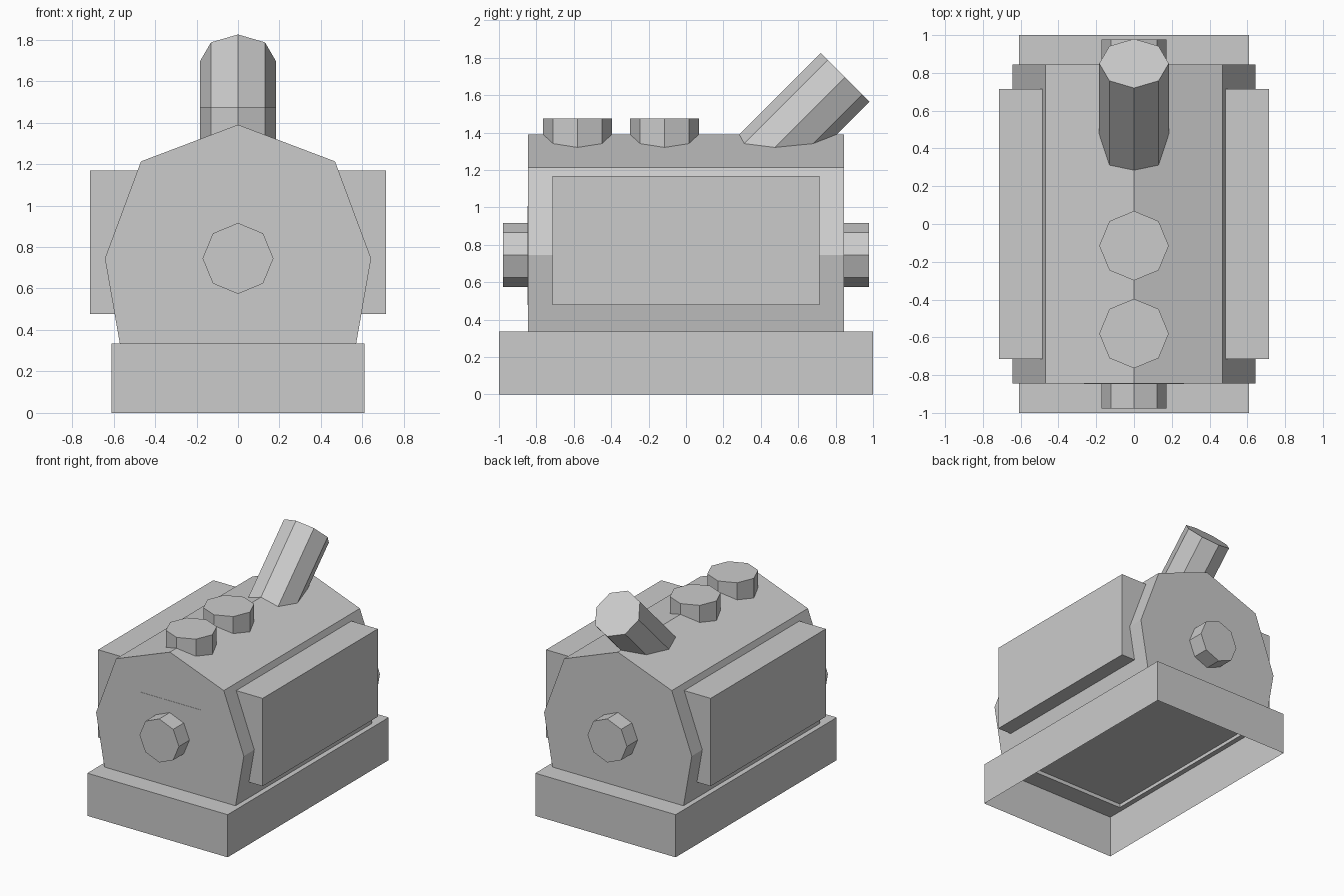
import bpy, bmesh
from mathutils import Vector, Matrix

if "Cube" in bpy.data.objects:
    bpy.data.objects.remove(bpy.data.objects["Cube"])


def finish(name, bm):
    bmesh.ops.recalc_face_normals(bm, faces=bm.faces)
    mesh = bpy.data.meshes.new(name)
    bm.to_mesh(mesh)
    bm.free()
    obj = bpy.data.objects.new(name, mesh)
    bpy.context.collection.objects.link(obj)
    return obj


def box_bm(lo, hi):
    lo, hi = Vector(lo), Vector(hi)
    bm = bmesh.new()
    bmesh.ops.create_cube(bm, size=1)
    for v in bm.verts:
        v.co = Vector(a * b for a, b in zip(v.co, hi - lo)) + (lo + hi) / 2
    return bm


def octagon_rod(name, start, end, radius):
    start, end = Vector(start), Vector(end)
    axis = end - start
    z = axis.normalized()
    x = Vector((1, 0, 0))
    rot = Matrix((x, z.cross(x), z)).transposed().to_4x4()
    bm = bmesh.new()
    bmesh.ops.create_cone(bm, cap_ends=True, segments=8, radius1=radius, radius2=radius,
                          depth=axis.length,
                          matrix=Matrix.Translation((start + end) / 2) @ rot)
    return finish(name, bm)


BASE_TOP, MID = 0.335, 0.745

# base: hollow tray, open underneath, with an opening below the body
bm = box_bm((-0.61, -1, 0), (0.61, 1, BASE_TOP))
bm.faces.ensure_lookup_table()
bottom = [f for f in bm.faces if f.calc_center_median().z < 0.01]
bmesh.ops.delete(bm, geom=bottom, context='FACES_ONLY')
top = max(bm.faces, key=lambda f: f.calc_center_median().z)
bmesh.ops.inset_region(bm, faces=[top], thickness=0.04, use_even_offset=True)
for v in top.verts:
    v.co.x = 0.57 if v.co.x > 0 else -0.57
    v.co.y = 0.845 if v.co.y > 0 else -0.845
# floor of the body, slightly recessed
ext = bmesh.ops.extrude_face_region(bm, geom=[top])
for v in [g for g in ext['geom'] if isinstance(g, bmesh.types.BMVert)]:
    v.co.z += 0.03
    v.co.x *= 1.005
if top.is_valid:
    bmesh.ops.delete(bm, geom=[top], context='FACES_ONLY')
finish("base", bm)

# body: faceted profile extruded front to back, open at the bottom
half = [(0.57, BASE_TOP), (0.642, MID), (0.468, 1.213)]
profile = half + [(0, 1.39)] + [(-x, z) for x, z in reversed(half)]
bm = bmesh.new()
front = [bm.verts.new((x, -0.845, z)) for x, z in profile]
back = [bm.verts.new((x, 0.845, z)) for x, z in profile]
bm.faces.new(front)
bm.faces.new(back)
for i in range(len(profile) - 1):
    bm.faces.new((front[i], front[i + 1], back[i + 1], back[i]))
finish("body", bm)

# side panels
for side, name in ((1, "right_panel"), (-1, "left_panel")):
    a, b = sorted((side * 0.45, side * 0.715))
    finish(name, box_bm((a, -0.715, 0.478), (b, 0.715, 1.168)))

# square plate almost flush with the front
finish("front_plate", box_bm((-0.265, -0.847, 0.478), (0.265, -0.8, 1.008)))

# hubs on front and back
for side, name in ((-1, "front_hub"), (1, "back_hub")):
    octagon_rod(name, (0, side * 0.8, MID), (0, side * 0.978, MID), 0.171)

# caps on the roof
for i, y in enumerate((-0.58, -0.115)):
    octagon_rod(f"roof_cap_{i + 1}", (0, y, 1.25), (0, y, 1.475), 0.184)

# slanted exhaust pipe
octagon_rod("exhaust_pipe", (0, 0.37, 1.215), (0, 0.85, 1.695), 0.184)
